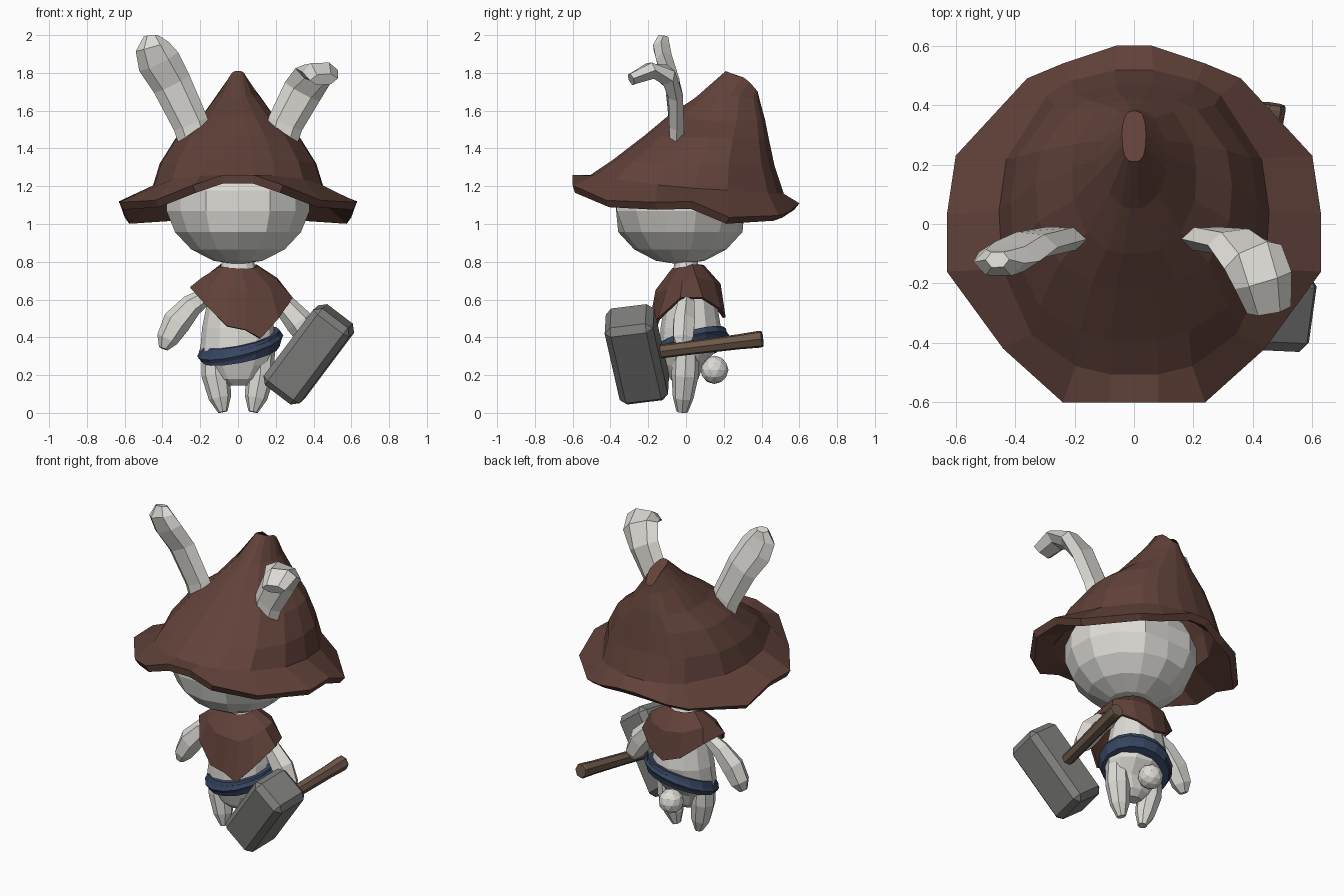
import bpy, bmesh, math
from mathutils import Vector, Matrix

if "Cube" in bpy.data.objects:
    bpy.data.objects.remove(bpy.data.objects["Cube"])


def material(name, rgb):
    m = bpy.data.materials.new(name)
    m.diffuse_color = (*rgb, 1)
    m.use_nodes = True
    m.node_tree.nodes["Principled BSDF"].inputs["Base Color"].default_value = m.diffuse_color
    return m


FUR = material("pale fur", (0.72, 0.71, 0.67))
CLOTH = material("brown cloth", (0.118, 0.053, 0.041))
BLUE = material("blue sash", (0.038, 0.060, 0.120))
STONE = material("grey stone", (0.21, 0.21, 0.205))
WOOD = material("brown wood", (0.15, 0.096, 0.067))


def finish(bm, name, mat):
    bmesh.ops.recalc_face_normals(bm, faces=bm.faces)
    me = bpy.data.meshes.new(name)
    bm.to_mesh(me)
    bm.free()
    me.materials.append(mat)
    ob = bpy.data.objects.new(name, me)
    bpy.context.collection.objects.link(ob)
    return ob


def loft(name, rings, mat, start=True, end=True, loop=False):
    """Skin a list of equal-length point rings."""
    bm = bmesh.new()
    vs = [[bm.verts.new(p) for p in r] for r in rings]
    n = len(vs[0])
    pairs = list(zip(vs, vs[1:])) + ([(vs[-1], vs[0])] if loop else [])
    for a, b in pairs:
        for i in range(n):
            j = (i + 1) % n
            bm.faces.new((a[i], a[j], b[j], b[i]))
    if start and not loop:
        bm.faces.new(vs[0])
    if end and not loop:
        bm.faces.new(vs[-1])
    return finish(bm, name, mat)


def tube(name, path, mat, sides=6, hint=(1, 0, 0)):
    """Path entries: x, y, z, half width, half depth."""
    rings = []
    for i, (x, y, z, w, d) in enumerate(path):
        a, b = path[max(i - 1, 0)], path[min(i + 1, len(path) - 1)]
        t = (Vector(b[:3]) - Vector(a[:3])).normalized()
        u = Vector(hint)
        u = (u - t * u.dot(t)).normalized()
        v = t.cross(u)
        ring = []
        for k in range(sides):
            ang = math.tau * k / sides
            ring.append(Vector((x, y, z)) + u * w * math.cos(ang) + v * d * math.sin(ang))
        rings.append(ring)
    return loft(name, rings, mat)


def thicken(ob, t):
    m = ob.modifiers.new("thickness", 'SOLIDIFY')
    m.thickness, m.offset = t, -1


def power(v, e):
    return math.copysign(abs(v) ** e, v)


# Head: low-poly ball, slightly flattened front and back and under the hat
bm = bmesh.new()
bmesh.ops.create_uvsphere(bm, u_segments=14, v_segments=9, radius=1)
for v in bm.verts:
    x, y, z = v.co
    v.co = (x * 0.395, max(-.37, min(.31, y * 0.38 - 0.03)), 1.13 + z * (0.345 if z < 0 else 0.27))
finish(bm, "head", FUR)

# Hat: wavy brim outline (half, mirrored), then leaning crown rings
half = [(.08, -.6, 1.26), (.24, -.6, 1.205), (.44, -.42, 1.125), (.63, -.16, 1.115), (.63, .03, 1.12),
        (.60, .23, 1.035), (.36, .49, 1.045), (.24, .54, 1.06), (.06, .6, 1.11)]
brim = half + [(-x, y, z) for x, y, z in reversed(half)]
angles = [math.atan2(x, -y) for x, y, z in brim]
# front y, back y, half width, front z, side z, back z, squareness exponent
crown = [(-.51, .52, .455, 1.26, 1.19, 1.16, .85), (-.39, .47, .415, 1.34, 1.32, 1.31, .82),
         (-.22, .44, .33, 1.47, 1.455, 1.45, .85), (-.10, .42, .21, 1.57, 1.545, 1.55, .85),
         (.05, .39, .115, 1.67, 1.68, 1.66, 1), (.21, .38, .04, 1.81, 1.78, 1.70, .7)]
rings = [brim]
for yf, yb, w, zf, zs, zb, e in crown:
    ring = []
    for a in angles:
        c = math.cos(a)
        z = zs + ((zf - zs) * c if c > 0 else (zs - zb) * c)
        ring.append((w * power(math.sin(a), e), (yf + yb) / 2 - (yb - yf) / 2 * power(c, e), z))
    rings.append(ring)
thicken(loft("hat", rings, CLOTH, start=False), 0.045)

# Ears: one upright, one folded forward at the tip
tube("upright_ear", [(-.21, -.05, 1.38, .085, .045), (-.25, -.05, 1.53, .095, .045),
                     (-.35, -.07, 1.74, .105, .045), (-.42, -.11, 1.86, .115, .05),
                     (-.455, -.13, 1.94, .09, .05), (-.46, -.12, 1.995, .04, .03)], FUR)
tube("folded_ear", [(.21, -.05, 1.38, .085, .045), (.25, -.05, 1.53, .095, .045),
                    (.34, -.06, 1.70, .105, .045), (.40, -.11, 1.79, .11, .055),
                    (.435, -.19, 1.81, .10, .05), (.455, -.29, 1.765, .075, .035)], FUR)

# Torso: centre y shifts forward towards the hips
prof = [(.80, .085, .06, 0), (.70, .11, .09, .01), (.60, .16, .135, .025), (.45, .19, .16, .025),
        (.33, .20, .15, .01), (.25, .165, .10, -.01), (.18, .11, .075, -.01), (.145, .05, .04, -.01)]
loft("torso", [[(rx * math.cos(math.tau * k / 12), cy + ry * math.sin(math.tau * k / 12), z)
                for k in range(12)] for z, rx, ry, cy in prof], FUR)

# Arms and legs, mirrored
for s, side in ((-1, "left"), (1, "right")):
    tube(side + "_arm", [(s * .15, 0, .63, .04, .04), (s * .245, 0, .57, .06, .05),
                         (s * .325, -.01, .48, .075, .065), (s * .375, -.015, .39, .058, .06),
                         (s * .395, -.02, .34, .025, .03)], FUR)
    tube(side + "_leg", [(s * .125, .0, .32, .07, .07), (s * .118, -.005, .20, .075, .072),
                         (s * .095, -.015, .08, .06, .055), (s * .08, -.02, .005, .025, .03)], FUR, sides=8)

# Tail
bm = bmesh.new()
bmesh.ops.create_icosphere(bm, subdivisions=2, radius=.075, matrix=Matrix.Translation((0, .15, .228)))
finish(bm, "tail", FUR)

# Sash: two overlapping tilted bands
for name, grow, tx, z0, h in (("sash", 0, .19, .346, .044), ("sash_wrap", .007, .24, .346, .022)):
    rings = []
    for k in range(16):
        a = math.tau * k / 16
        ring = []
        for dr, dz in ((-.05, -h), (.005, -h), (.018, 0), (.005, h), (-.05, h)):
            x = .012 + (.203 + grow + dr) * math.cos(a)
            y = .027 + (.178 + grow + dr) * math.sin(a)
            ring.append((x, y, z0 + tx * x + .26 * y + dz))
        rings.append(ring)
    loft(name, rings, BLUE, loop=True)

# Neckerchief: ragged hem with a low point in front and behind
hem = [(-.255, -.03, .665), (-.17, -.15, .57), (-.06, -.195, .46), (.04, -.20, .44), (.12, -.195, .395),
       (.215, -.15, .50), (.29, -.03, .61), (.25, .09, .61), (.13, .185, .55), (.02, .21, .505),
       (-.09, .185, .54), (-.20, .11, .63)]
rings = [hem]
for f, r, z, mix in ((.5, .205, .685, .30), (0, .10, .77, .04)):
    ring = []
    for x, y, hz in hem:
        a = math.atan2(y - .02, x)
        ring.append((r * math.cos(a) + f * .02, .01 + r * .85 * math.sin(a),
                     z + mix * (hz - .56) + (.015 if y > 0 else 0)))
    rings.append(ring)
thicken(loft("neckerchief", rings, CLOTH, start=False, end=False), 0.015)

# Hammer: chamfered stone block on a tapered wooden handle
d = Vector((.09, .65, .08)).normalized()
up = Vector((.6, -.18, .8))
up = (up - d * up.dot(d)).normalized()
side = up.cross(d)
c = Vector((.375, -.26, .31))
frame = Matrix((side, d, up)).transposed().to_4x4()
bm = bmesh.new()
bmesh.ops.create_cube(bm, size=1, matrix=Matrix.Translation(c) @ frame @ Matrix.Diagonal((.24, .26, .515, 1)))
bmesh.ops.bevel(bm, geom=bm.edges[:], offset=.035, segments=1, affect='EDGES')
finish(bm, "hammer_head", STONE)
tube("hammer_handle", [(*(c + d * t), r, r) for t, r in
                       ((.05, .038), (.3, .038), (.55, .041), (.66, .046), (.675, .042))], WOOD, sides=7)
